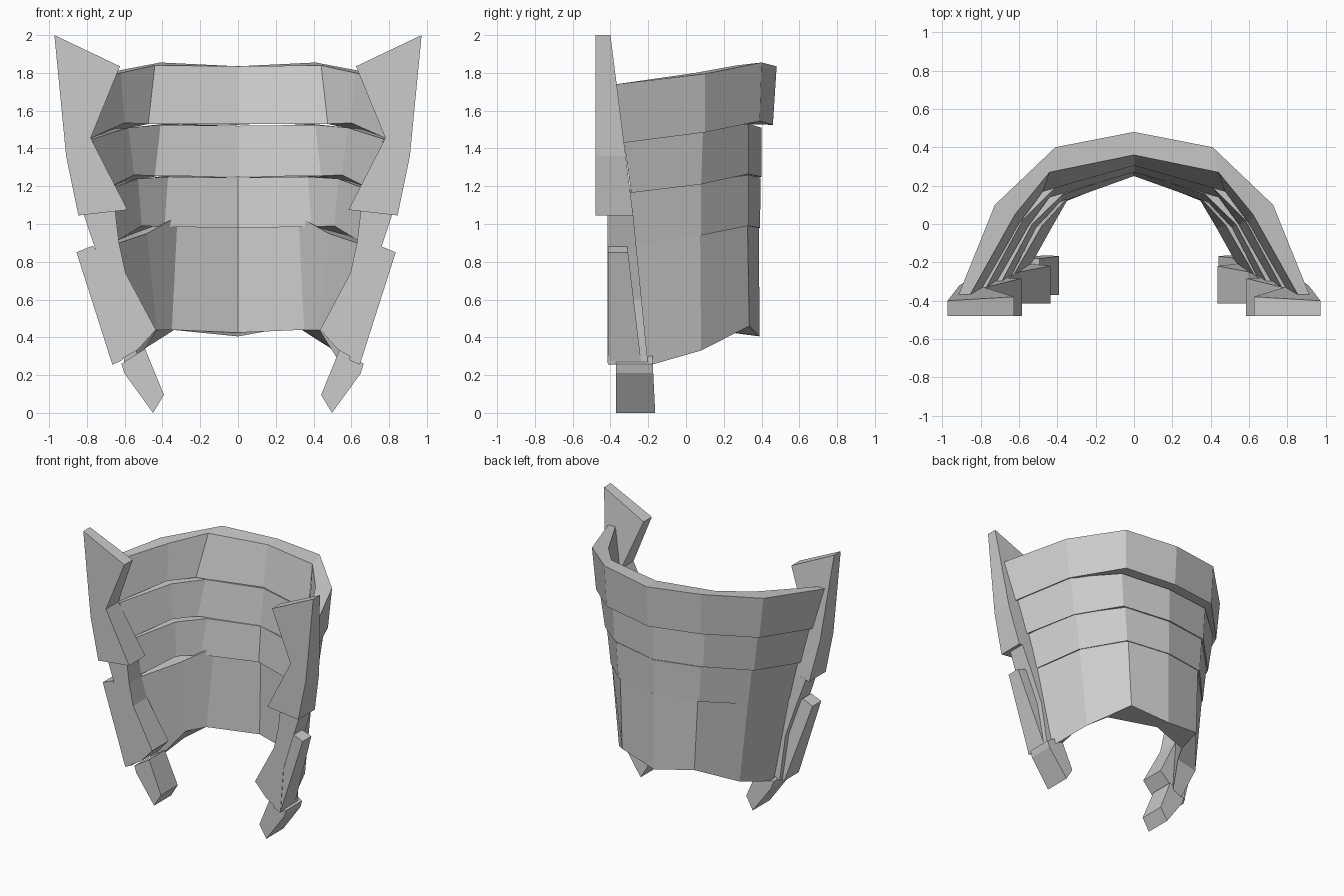
import bpy, bmesh


def finish(name, bm):
    bmesh.ops.recalc_face_normals(bm, faces=bm.faces[:])
    mesh = bpy.data.meshes.new(name)
    bm.to_mesh(mesh)
    bm.free()
    obj = bpy.data.objects.new(name, mesh)
    bpy.context.collection.objects.link(obj)
    return obj


def band(name, top_out, top_in, low_out, low_in):
    """Curved solid band: each rim is a half outline from the spine to the front end."""
    bm = bmesh.new()
    rings = []
    for rim_pts in (top_out, top_in, low_in, low_out):
        full = [(-x, y, z) for x, y, z in rim_pts[:0:-1]] + rim_pts
        rings.append([bm.verts.new(p) for p in full])
    for a, b in zip(rings, rings[1:] + rings[:1]):
        for i in range(len(a) - 1):
            bm.faces.new((a[i], a[i + 1], b[i + 1], b[i]))
    for i in (0, -1):
        bm.faces.new([r[i] for r in rings])
    return finish(name, bm)


def rim(xs, ys, zs):
    return list(zip(xs, ys, zs))


def plate(name, outline, front, back, side, shift=0):
    """Upright plate: front at a fixed y, back at y = back[0] - back[1] * z."""
    bm = bmesh.new()
    pts = [(side * x + shift, z) for x, z in outline]
    f = [bm.verts.new((x, front, z)) for x, z in pts]
    b = [bm.verts.new((x, back[0] - back[1] * z, z)) for x, z in pts]
    bm.faces.new(f)
    bm.faces.new(b[::-1])
    n = len(f)
    for i in range(n):
        j = (i + 1) % n
        bm.faces.new((f[i], f[j], b[j], b[i]))
    return finish(name, bm)


# Back bands, from the top down; the inner faces lean inward
band("upper_band",
     rim((0, .41, .725, .915), (.48, .40, .10, -.37), (1.835, 1.855, 1.795, 1.74)),
     rim((0, .44, .62, .855), (.36, .27, .05, -.37), (1.835, 1.84, 1.80, 1.74)),
     rim((0, .40, .69, .84), (.46, .39, .10, -.33), (1.525, 1.545, 1.485, 1.43)),
     rim((0, .475, .60, .79), (.305, .17, 0, -.33), (1.53, 1.53, 1.535, 1.45)))
band("second_band",
     rim((0, .39, .67, .82), (.40, .33, .09, -.33), (1.51, 1.53, 1.50, 1.45)),
     rim((0, .41, .58, .77), (.31, .19, .02, -.33), (1.52, 1.525, 1.51, 1.45)),
     rim((0, .375, .63, .765), (.40, .33, .08, -.29), (1.25, 1.265, 1.21, 1.165)),
     rim((0, .44, .55, .71), (.27, .14, -.01, -.29), (1.25, 1.255, 1.26, 1.18)))
band("third_band",
     rim((0, .36, .615, .745), (.395, .33, .08, -.30), (1.245, 1.26, 1.22, 1.175)),
     rim((0, .37, .53, .69), (.275, .155, 0, -.30), (1.245, 1.25, 1.24, 1.18)),
     rim((0, .34, .58, .695), (.392, .33, .08, -.27), (.98, .99, .94, .89)),
     rim((0, .39, .51, .64), (.25, .11, -.02, -.27), (.98, .985, .99, .91)))
band("lower_band",
     rim((0, .33, .575, .69), (.385, .325, .075, -.27), (1.0, 1.05, .94, .89)),
     rim((0, .32, .48, .63), (.275, .165, -.01, -.27), (1.0, 1.04, .95, .90)),
     rim((0, .305, .51, .60), (.39, .335, .08, -.20), (.405, .46, .33, .25)),
     rim((0, .35, .43, .53), (.26, .12, -.02, -.20), (.425, .44, .44, .28)))

# Front edge plates on both sides; the feet sit slightly to the right
for label, s in (("left", -1), ("right", 1)):
    plate("horn_plate_" + label,
          [(.972, 2), (.625, 1.835), (.78, 1.455), (.585, 1.075), (.845, 1.045), (.91, 1.36)],
          -.48, (-.148, .126), s)
    plate("middle_plate_" + label,
          [(.82, 1.06), (.65, 1.07), (.63, .9), (.595, .74), (.435, .44), (.53, .335),
           (.65, .265), (.675, .6), (.75, .85)],
          -.415, (-.175, .1), s)
    plate("outer_fin_" + label,
          [(.845, .85), (.76, .885), (.70, .8), (.64, .6), (.60, .28), (.655, .255)],
          -.412, (-.205, .12), s, -.01)
    plate("foot_plate_" + label,
          [(.42, .095), (.478, 0), (.63, .21), (.645, .26), (.52, .34)],
          -.37, (-.163, .05), s, .028 if s < 0 else .02)
